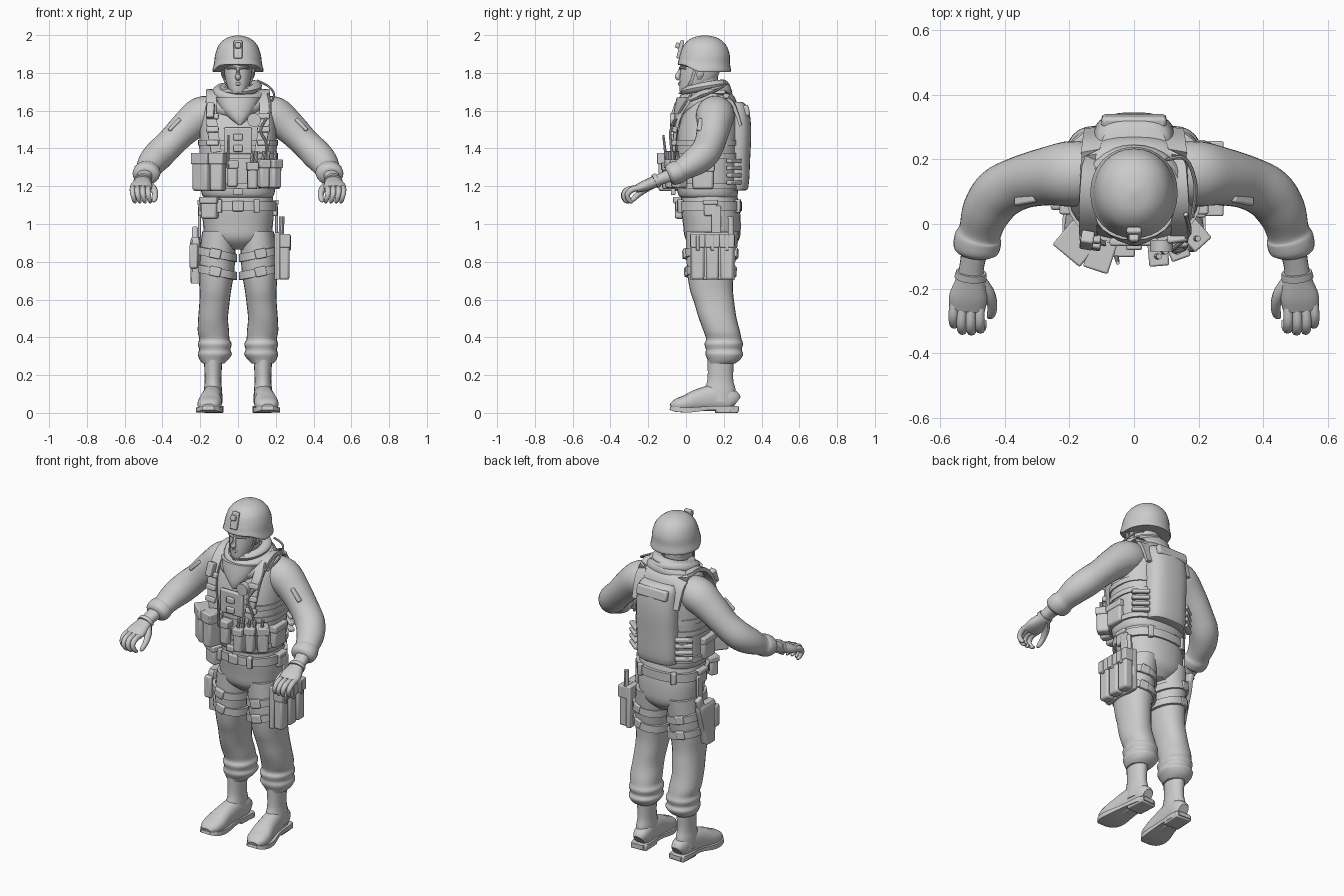
import bpy, bmesh, math
from mathutils import Vector, Euler, Matrix


def finish(name, bm, mirror, bevel=0):
    bmesh.ops.recalc_face_normals(bm, faces=bm.faces)
    me = bpy.data.meshes.new(name)
    bm.to_mesh(me)
    bm.free()
    ob = bpy.data.objects.new(name, me)
    bpy.context.collection.objects.link(ob)
    if bevel:
        b = ob.modifiers.new('Bevel', 'BEVEL')
        b.width, b.segments = bevel, 2
    if mirror:
        ob.modifiers.new('Mirror', 'MIRROR')
    return ob


def spline(r, closed, sub):
    # Catmull-Rom interpolation of (x, y, z, ra, rb) rings
    m, out = len(r), []
    for i in range(m if closed else m - 1):
        q = [r[j % m] if closed else r[min(max(j, 0), m - 1)] for j in range(i - 1, i + 3)]
        for k in range(sub):
            t = k / sub
            out.append([0.5 * (2 * b + (c - a) * t + (2 * a - 5 * b + 4 * c - d) * t * t
                               + (3 * b - a - 3 * c + d) * t ** 3) for a, b, c, d in zip(*q)])
    return out if closed else out + [list(r[-1])]


def sweep(name, rings, n=20, p=2, ref=(0, 0, 1), flat=False, closed=False, sub=4, mirror=False):
    # skin superelliptic cross-sections; flat keeps every section horizontal
    r = spline(rings, closed, sub)
    m, bm, loops = len(r), bmesh.new(), []
    for i, (x, y, z, ra, rb) in enumerate(r):
        a, b = (r[i - 1], r[(i + 1) % m]) if closed else (r[max(i - 1, 0)], r[min(i + 1, m - 1)])
        if flat:
            s, o = Vector((1, 0, 0)), Vector((0, 1, 0))
        else:
            t = (Vector(b[:3]) - Vector(a[:3])).normalized()
            s = t.cross(Vector(ref)).normalized()
            o = s.cross(t)
        loop = []
        for k in range(n):
            w = 2 * math.pi * k / n + (math.pi / 4 if n == 4 else 0)
            c, d = [math.copysign(abs(v) ** (2 / p), v) * (1.414 if n == 4 else 1)
                    for v in (math.cos(w), math.sin(w))]
            loop.append(bm.verts.new(Vector((x, y, z)) + s * ra * c + o * rb * d))
        loops.append(loop)
    for i in range(m if closed else m - 1):
        A, B = loops[i], loops[(i + 1) % m]
        for k in range(n):
            bm.faces.new((A[k], A[(k + 1) % n], B[(k + 1) % n], B[k]))
    if not closed:
        bm.faces.new(loops[0])
        bm.faces.new(loops[-1])
    return finish(name, bm, mirror)


def band(name, c, rx, ry, h, th=.008, tx=0, ty=0, p=2, n=4, mirror=False):
    # closed strap or roll around the body, tilted by tx / ty
    rings = []
    for k in range(32):
        w = 2 * math.pi * k / 32
        u, v = [math.copysign(abs(q) ** (2 / p), q) for q in (math.cos(w), math.sin(w))]
        rings.append((c[0] + rx * u, c[1] + ry * v, c[2] + tx * u + ty * v, th, h / 2))
    return sweep(name, rings, n, closed=True, sub=1, mirror=mirror)


def box(name, loc, size, rot=(0, 0, 0), mirror=False, bevel=.006):
    bm = bmesh.new()
    R = Euler([math.radians(a) for a in rot]).to_matrix().to_4x4()
    bmesh.ops.create_cube(bm, size=1, matrix=Matrix.Translation(loc) @ R @ Matrix.Diagonal((*size, 1)))
    return finish(name, bm, mirror, min(bevel, min(size) * .3))


def pouch(name, loc, size, rz=0, mirror=False):
    x, y, z = loc
    w, d, h = size
    box(name, loc, size, (0, 0, rz), mirror, .012)
    box(name + '_flap', (x, y, z + h * .36), (w + .01, d + .01, h * .3), (0, 0, rz), mirror)


# head, face and neck
sweep('head', [(0, .005, 1.685, .025, .03), (0, .03, 1.705, .047, .064), (0, .057, 1.75, .065, .092),
               (0, .072, 1.8, .074, .104), (0, .08, 1.87, .078, .105)], flat=True, p=2.2)
sweep('nose', [(0, -.026, 1.825, .008, .008), (0, -.038, 1.795, .01, .014), (0, -.044, 1.778, .016, .016),
               (0, -.034, 1.766, .01, .01)], 10, ref=(0, 1, 0))
sweep('lips', [(-.025, -.025, 1.74, .003, .003), (0, -.036, 1.742, .007, .009), (.025, -.025, 1.74, .003, .003)], 8)
sweep('brow', [(.008, -.03, 1.822, .008, .006), (.03, -.026, 1.828, .009, .007), (.058, -.003, 1.822, .006, .005)], 8, mirror=True)
sweep('ear', [(.072, .07, 1.765, .006, .01), (.08, .075, 1.79, .01, .02), (.08, .08, 1.82, .01, .02)], 10, flat=True, mirror=True)
sweep('neck', [(0, .1, 1.6, .07, .075), (0, .095, 1.7, .062, .07), (0, .09, 1.78, .062, .08)], flat=True)

# helmet with raised front brim, mount and chin straps
helmet = sweep('helmet', [(0, .097, 1.805, .132, .138), (0, .097, 1.815, .135, .141), (0, .097, 1.85, .127, .136),
                          (0, .1, 1.9, .12, .131), (0, .1, 1.95, .1, .11), (0, .1, 1.985, .06, .068),
                          (0, .1, 1.999, .008, .009)], 32, flat=True, p=2.1)
for v in helmet.data.vertices:
    f = min(max((.06 - v.co.y) / .07, 0), 1)
    v.co.z += .038 * f * max(0, 1 - (v.co.z - 1.805) / .09)
box('helmet_mount', (0, -.03, 1.925), (.045, .02, .1), (-14, 0, 0))
box('helmet_mount_clip', (0, -.043, 1.945), (.03, .025, .03), (-14, 0, 0))
sweep('chin_strap', [(.088, .05, 1.83, .003, .008), (.073, .03, 1.76, .003, .008), (.05, .002, 1.71, .003, .008),
                     (0, -.03, 1.69, .003, .01)], 4, ref=(0, 1, 0), mirror=True)

# scarf folds and hanging front
for i, (z, rx, ry, h, ty) in enumerate([(1.65, .135, .115, .075, .045), (1.69, .11, .108, .06, .03), (1.72, .088, .098, .045, .02)]):
    band(f'scarf_fold_{i}', (.005 * i, .1, z), rx, ry, h, .03, (-1) ** i * .01, ty, n=10)
sweep('scarf_front', [(.01, -.05, 1.525, .008, .01), (.005, -.02, 1.56, .05, .047), (0, 0, 1.61, .09, .062),
                      (0, .03, 1.67, .12, .08)], flat=True)

# trousers
sweep('pelvis', [(0, .145, .865, .06, .09), (0, .14, .92, .165, .142), (0, .137, 1, .185, .153),
                 (0, .128, 1.09, .188, .155), (0, .12, 1.18, .18, .145)], 28, flat=True, p=2.3)
sweep('trouser_leg', [(.1, .14, .96, .09, .14), (.108, .135, .85, .095, .133), (.115, .13, .74, .094, .123),
                      (.12, .135, .65, .084, .114), (.125, .15, .58, .08, .106), (.132, .168, .5, .079, .1),
                      (.13, .19, .43, .083, .096), (.125, .2, .39, .08, .094), (.123, .2, .365, .09, .102),
                      (.123, .2, .335, .083, .095), (.123, .203, .31, .09, .1), (.128, .2, .28, .074, .085),
                      (.13, .19, .262, .058, .07)], 24, flat=True, p=2.2, mirror=True)

# boots
sweep('boot_shaft', [(.135, .18, .06, .05, .08), (.133, .18, .12, .048, .083), (.132, .182, .18, .044, .068),
                     (.132, .184, .3, .05, .07)], flat=True, mirror=True)
sweep('boot_foot', [(.127, .268, .055, .03, .035), (.128, .24, .07, .046, .055), (.133, .16, .08, .05, .07),
                    (.142, .07, .068, .056, .06), (.15, 0, .05, .064, .045), (.155, -.05, .04, .056, .034),
                    (.157, -.08, .032, .03, .016)], p=2.4, mirror=True)
sweep('boot_sole', [(.127, .28, .022, .035, .012), (.129, .24, .022, .053, .014), (.137, .13, .026, .054, .01),
                    (.15, .02, .016, .07, .013), (.156, -.05, .018, .06, .012), (.157, -.085, .024, .03, .008)], 4, mirror=True)
box('boot_heel', (.129, .215, .018), (.1, .12, .036), (0, 0, 3), True)

# torso vest and back plate
sweep('vest', [(0, .12, 1.14, .178, .148), (0, .115, 1.17, .195, .16), (0, .112, 1.3, .203, .165), (0, .117, 1.45, .205, .165),
               (0, .127, 1.55, .198, .155), (0, .138, 1.63, .185, .135), (0, .145, 1.675, .155, .11),
               (0, .145, 1.705, .09, .08)], 32, flat=True, p=2.5)
sweep('back_plate', [(0, .25, 1.18, .1, .05), (0, .255, 1.195, .125, .075), (0, .255, 1.35, .128, .085), (0, .258, 1.5, .128, .087),
                     (0, .25, 1.61, .12, .082), (0, .24, 1.645, .1, .06)], 28, flat=True, p=2.7)
box('back_plate_flap', (0, .318, 1.6), (.2, .035, .06), (12, 0, 0), bevel=.012)
for z in (1.2, 1.36, 1.43):
    band('vest_webbing', (0, .113, z), .206, .168, .03, .006, p=2.5)
for i in range(4):
    box(f'side_buckle_strap_{i}', (.165, .255, 1.22 + .038 * i), (.1, .03, .022), (0, 0, -38), True)
sweep('shoulder_strap', [(.115, -.062, 1.38, .028, .008), (.135, -.052, 1.5, .028, .008), (.142, -.015, 1.61, .028, .009),
                         (.14, .06, 1.685, .03, .011), (.135, .15, 1.7, .03, .011), (.13, .24, 1.65, .03, .01),
                         (.125, .29, 1.52, .028, .008)], 4, ref=(0, -1, .6), mirror=True)
for z, y in ((1.43, -.066), (1.5, -.062), (1.57, -.045)):
    box('strap_buckle', (.135, y, z), (.065, .025, .03), (-12, 0, 8), True)
box('chest_panel', (0, -.056, 1.44), (.15, .025, .14), bevel=.01)
for z in (1.17, 1.4, 1.46):
    box('chest_clip', (0, -.068, z), (.05, .025, .035))

# radio, disc, cables and antenna
box('shoulder_radio', (-.145, -.05, 1.6), (.04, .04, .08), (-18, 0, -10))
sweep('chest_disc', [(.085, -.05, 1.55, .036, .036), (.085, -.085, 1.55, .036, .036)], 20, sub=1)
sweep('chest_cable', [(.16, .03, 1.69, .007, .007), (.17, -.03, 1.6, .007, .007), (.12, -.08, 1.5, .007, .007), (.15, -.08, 1.43, .007, .007),
                      (.16, -.07, 1.33, .007, .007)], 8, ref=(1, 0, 0))
sweep('back_cable', [(.1, .2, 1.76, .006, .006), (.16, .2, 1.73, .006, .006), (.19, .12, 1.69, .006, .006), (.18, .02, 1.65, .006, .006)], 8)
sweep('antenna', [(-.055, -.1, 1.3, .008, .008), (-.05, -.12, 1.47, .006, .006)], 8, ref=(0, 1, 0), sub=1)

# front pouches
pouch('utility_pouch', (-.178, -.06, 1.275), (.1, .09, .2), -40)
pouch('radio_pouch', (-.105, -.098, 1.275), (.07, .085, .2), -18)
pouch('centre_pouch', (-.03, -.075, 1.265), (.055, .045, .14))
pouch('magazine_pouch', (.075, -.09, 1.255), (.052, .07, .14), 5)
pouch('magazine_pouch_2', (.135, -.075, 1.265), (.052, .06, .15), 20)
pouch('magazine_pouch_3', (.188, -.035, 1.265), (.06, .07, .15), 42)
for x, y in ((.07, -.1), (.09, -.085), (.13, -.085), (.155, -.07), (.19, -.045)):
    sweep('pouch_tool', [(x, y, 1.31, .01, .01), (x + .008, y, 1.385, .009, .009)], 8, ref=(0, 1, 0), sub=1)
pouch('side_pouch', (.205, .09, 1.25), (.04, .11, .13), 0, True)

# belt
band('belt', (0, .125, 1.095), .194, .162, .05, .009, p=2.3)
box('belt_buckle', (0, -.045, 1.095), (.06, .02, .055))
pouch('belt_pouch', (-.15, -.022, 1.085), (.09, .05, .115), -25)
pouch('belt_side_pouch', (.195, .13, 1.085), (.03, .07, .085), 0, True)
box('belt_loop', (.1, -.03, 1.095), (.03, .03, .07), (0, 0, 12), True)
box('belt_loop_back', (.11, .275, 1.095), (.03, .03, .07), (0, 0, -18), True)

# thigh straps and leg rigs
for i, z in enumerate((.84, .745)):
    band(f'thigh_strap_{i}', (.112, .133, z), .1, .134 - .008 * i, .042, .008, .02, 0, 2.2, mirror=True)
    box(f'thigh_strap_buckle_{i}', (.12, -.004 + .01 * i, z + .003), (.06, .025, .05), (0, -12, 8), True)
    box(f'thigh_strap_rear_{i}', (.14, .26 - .01 * i, z + .008), (.05, .03, .05), (0, -12, -12), True)
box('leg_rig_plate', (.207, .14, .83), (.03, .24, .25))
for i in range(3):
    pouch(f'leg_magazine_pouch_{i}', (.244, .063 + .077 * i, .825), (.056, .068, .24))
    box(f'leg_magazine_tab_{i}', (.274, .063 + .077 * i, .9), (.012, .018, .08))
sweep('leg_tool', [(.228, .24, .9, .014, .016), (.232, .236, 1.04, .014, .016)], 10, ref=(0, 1, 0), sub=1)
box('rig_hanger', (.203, .16, 1.01), (.016, .05, .17), mirror=True)
sweep('holster', [(-.225, .11, .685, .025, .04), (-.225, .12, .78, .027, .055), (-.225, .135, .9, .028, .075),
                  (-.222, .14, .93, .022, .07)], 16, flat=True, p=4)
box('pistol_grip', (-.228, .19, .93), (.03, .05, .11), (-20, 0, 0), bevel=.01)
box('holster_pouch', (-.235, .065, .83), (.045, .045, .13), bevel=.01)

# arms with rolled cuffs and shoulder patches
sweep('sleeve', [(.11, .155, 1.59, .09, .085), (.19, .155, 1.575, .102, .1), (.27, .147, 1.515, .09, .088), (.35, .128, 1.435, .082, .078),
                 (.415, .095, 1.37, .082, .08), (.455, .04, 1.325, .076, .073), (.475, -.02, 1.288, .066, .058),
                 (.482, -.045, 1.275, .073, .062), (.488, -.08, 1.262, .07, .058), (.49, -.095, 1.256, .05, .04)], 24, mirror=True)
box('shoulder_patch', (.335, .12, 1.515), (.085, .12, .02), (-18, 45, -12), True)

# gloved hands
sweep('glove', [(.49, -.07, 1.263, .042, .036), (.502, -.135, 1.238, .038, .03), (.505, -.175, 1.22, .046, .03),
                (.512, -.225, 1.2, .059, .028), (.516, -.265, 1.185, .055, .02)], p=2.3, mirror=True)
sweep('glove_strap', [(.503, -.148, 1.234, .047, .038), (.505, -.168, 1.225, .05, .038)], 16, sub=1, mirror=True)
for i, (x, d) in enumerate(((.475, 0), (.503, .006), (.531, .004), (.556, -.015))):
    sweep(f'finger_{i}', [(x, -.245, 1.192, .015, .015), (x + .002, -.3 - d, 1.182, .016, .016), (x, -.325 - d, 1.155, .014, .014),
                          (x - .008, -.315 - d, 1.125, .012, .012), (x - .012, -.298 - d, 1.115, .007, .007)], 10,
          ref=(1, 0, 0), mirror=True)
sweep('thumb', [(.485, -.165, 1.215, .022, .02), (.452, -.21, 1.19, .021, .02), (.438, -.25, 1.16, .017, .016),
                (.442, -.28, 1.13, .013, .013), (.45, -.288, 1.118, .006, .006)], 10, ref=(1, 0, 0), mirror=True)

# smooth shading with sharp edges kept
for ob in bpy.context.collection.objects:
    ob.select_set(True)
    bpy.context.view_layer.objects.active = ob
bpy.ops.object.shade_smooth_by_angle(angle=math.radians(38))
